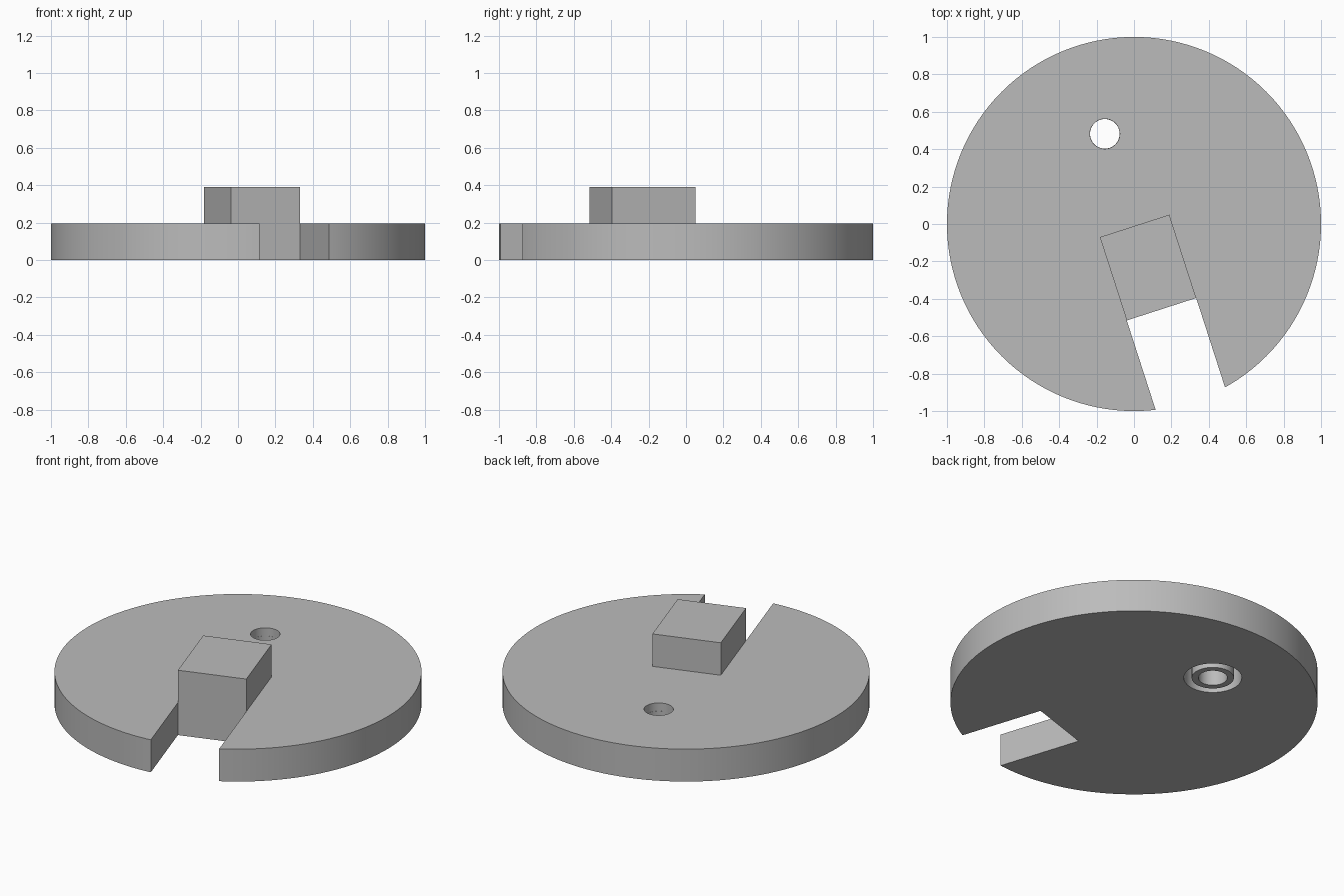
import bpy, bmesh, math
from mathutils import Matrix, Vector

cube = bpy.data.objects.get("Cube")
if cube:
    bpy.data.objects.remove(cube)

THICK = 0.195                      # disc thickness
HOLE = (-0.156, 0.482)             # bore centre
TILT = math.radians(17.9)          # slot direction, measured from -y towards +x
BLOCK_MID = (0.075, -0.233)        # block centre
BLOCK_W, BLOCK_L, BLOCK_H = 0.39, 0.468, 0.39
RECESS_TOP = 0.146                 # depth of the ring-shaped recess

grey = bpy.data.materials.new("plain grey")
grey.use_nodes = True
grey.diffuse_color = (0.5, 0.5, 0.5, 1)
grey.node_tree.nodes["Principled BSDF"].inputs["Base Color"].default_value = (0.5, 0.5, 0.5, 1)


def finish(name, bm):
    """Turn a bmesh into a coloured object."""
    mesh = bpy.data.meshes.new(name)
    bm.to_mesh(mesh)
    bm.free()
    mesh.materials.append(grey)
    obj = bpy.data.objects.new(name, mesh)
    bpy.context.collection.objects.link(obj)
    return obj


def cylinder(name, radius, z0, z1, centre=(0, 0), segments=64):
    bm = bmesh.new()
    place = Matrix.Translation((centre[0], centre[1], (z0 + z1) / 2))
    bmesh.ops.create_cone(bm, cap_ends=True, segments=segments, radius1=radius,
                          radius2=radius, depth=z1 - z0, matrix=place)
    return finish(name, bm)


def slot_box(name, y0, y1, z0, z1):
    """Box in the tilted frame of the block, BLOCK_W wide."""
    bm = bmesh.new()
    place = (Matrix.Translation((*BLOCK_MID, 0)) @ Matrix.Rotation(TILT, 4, 'Z')
             @ Matrix.Translation((0, (y0 + y1) / 2, (z0 + z1) / 2))
             @ Matrix.Diagonal(Vector((BLOCK_W, y1 - y0, z1 - z0, 1))))
    bmesh.ops.create_cube(bm, size=1, matrix=place)
    return finish(name, bm)


def cut(target, cutters):
    """Subtract the cutters, apply the result and drop the cutters."""
    for cutter in cutters:
        cutter.hide_render = True
        mod = target.modifiers.new("cut", 'BOOLEAN')
        mod.operation, mod.solver, mod.object = 'DIFFERENCE', 'EXACT', cutter
        bpy.context.view_layer.objects.active = target
        bpy.ops.object.modifier_apply(modifier=mod.name)
        bpy.data.objects.remove(cutter)


def smooth(obj):
    bpy.ops.object.select_all(action='DESELECT')
    obj.select_set(True)
    bpy.context.view_layer.objects.active = obj
    bpy.ops.object.shade_smooth_by_angle(angle=math.radians(30))


# Round plate with the open slot, the bore and the recess underneath
disc = cylinder("disc", 1.0, 0, THICK, segments=128)
cut(disc, [
    slot_box("slot_cutter", -1.5, BLOCK_L / 2, -0.1, 0.3),
    cylinder("recess_cutter", 0.158, -0.1, RECESS_TOP, HOLE),
    cylinder("bore_cutter", 0.08, -0.1, 0.3, HOLE),
])
smooth(disc)

# Collar standing inside the recess, flush with the underside
collar = cylinder("collar", 0.115, 0, RECESS_TOP, HOLE)
cut(collar, [cylinder("collar_cutter", 0.079, -0.1, 0.3, HOLE)])
smooth(collar)

# Block closing the inner end of the slot and rising above the plate
block = slot_box("block", -BLOCK_L / 2, BLOCK_L / 2, 0, BLOCK_H)
